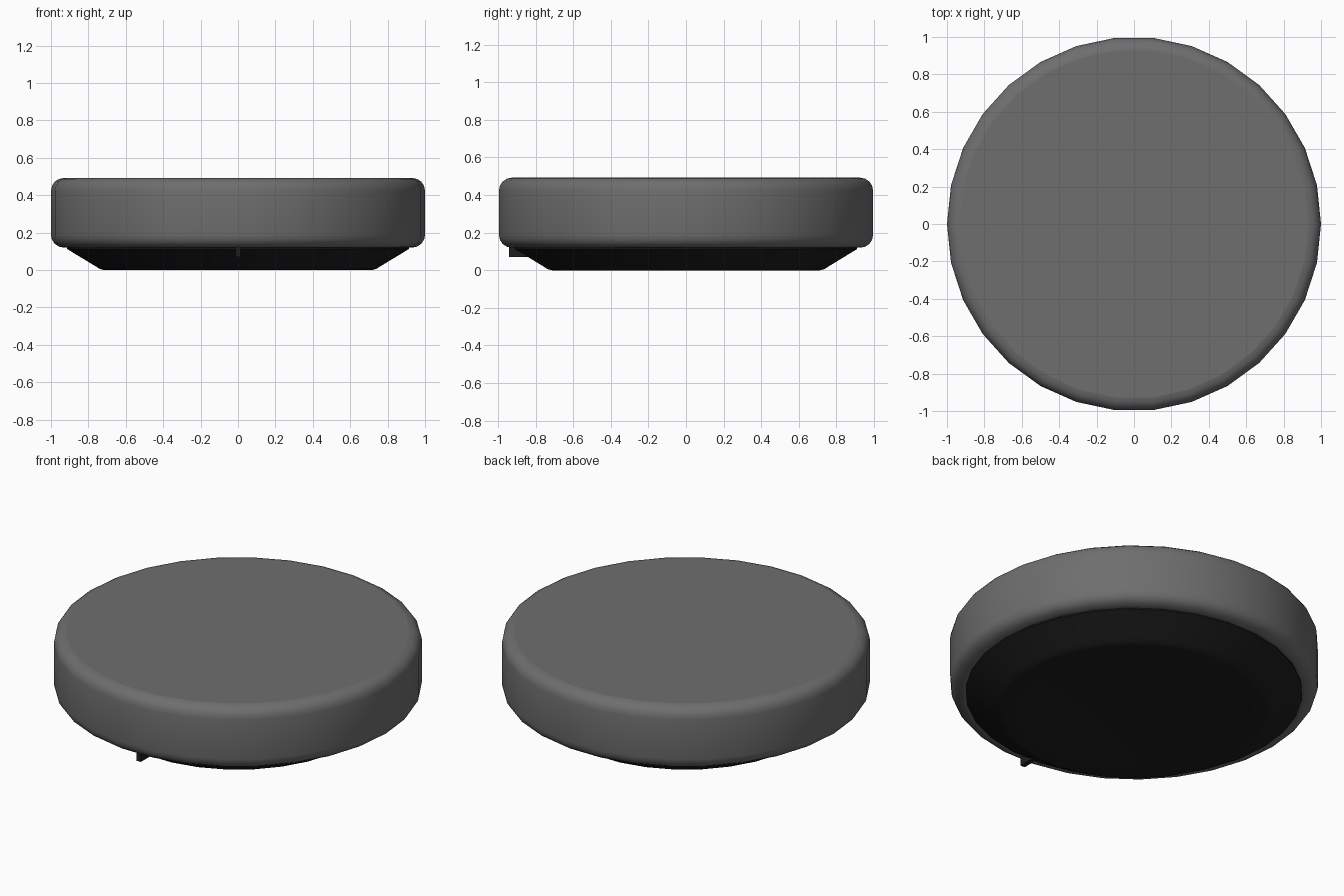
import bpy
import math

SIDES = 30

cube = bpy.data.objects.get("Cube")
if cube:
    bpy.data.objects.remove(cube, do_unlink=True)


def material(name, color):
    mat = bpy.data.materials.new(name)
    mat.use_nodes = True
    mat.diffuse_color = color
    mat.node_tree.nodes["Principled BSDF"].inputs["Base Color"].default_value = color
    return mat


def lathe(name, profile, mat, angle):
    """Closed turned solid from (radius, height) points, bottom to top, with flat caps."""
    verts = [(r * math.cos(math.tau * i / SIDES), r * math.sin(math.tau * i / SIDES), z)
             for r, z in profile for i in range(SIDES)]
    faces = [tuple(reversed(range(SIDES)))]
    for k in range(len(profile) - 1):
        a, b = k * SIDES, (k + 1) * SIDES
        for i in range(SIDES):
            j = (i + 1) % SIDES
            faces.append((a + i, a + j, b + j, b + i))
    faces.append(tuple(range(len(verts) - SIDES, len(verts))))
    mesh = bpy.data.meshes.new(name)
    mesh.from_pydata(verts, [], faces)
    mesh.materials.append(mat)
    obj = bpy.data.objects.new(name, mesh)
    bpy.context.collection.objects.link(obj)
    bpy.ops.object.select_all(action='DESELECT')
    obj.select_set(True)
    bpy.context.view_layer.objects.active = obj
    bpy.ops.object.shade_smooth_by_angle(angle=math.radians(angle))
    for cap in (mesh.polygons[0], mesh.polygons[-1]):
        cap.use_smooth = False
    return obj


def corner(radius, z, bevel, start):
    """Quarter-round edge of a disc, beginning at the given angle."""
    turns = [math.radians(start + 90 * i / 4) for i in range(5)]
    return [(radius - bevel + bevel * math.cos(t), z + bevel * math.sin(t)) for t in turns]


gray = material("mid_gray", (0.156, 0.156, 0.156, 1))
black = material("soft_black", (0.0125, 0.0125, 0.0125, 1))

# Thick round disc with rounded rims
BEVEL = 0.068
lathe("disc_body",
      corner(1.0, 0.12 + BEVEL, BEVEL, -90) + corner(1.0, 0.492 - BEVEL, BEVEL, 0),
      gray, 40)

# Tapered foot below the disc, its underside a shallow hollow dome
RIM, DEPTH = 0.715, 0.06
hollow = [(RIM * t, DEPTH * (1 - t * t)) for t in (0.1, 0.3, 0.5, 0.7, 0.85, 1)]
lathe("tapered_base",
      hollow + [(0.74, 0.006), (0.765, 0.022), (0.915, 0.113), (0.915, 0.122)], black, 40)

# Small tab under the front rim
bpy.ops.mesh.primitive_cube_add(size=1, location=(0, -0.89, 0.1))
tab = bpy.context.object
tab.name = "front_tab"
tab.scale = (0.028, 0.1, 0.06)
tab.data.materials.append(black)
